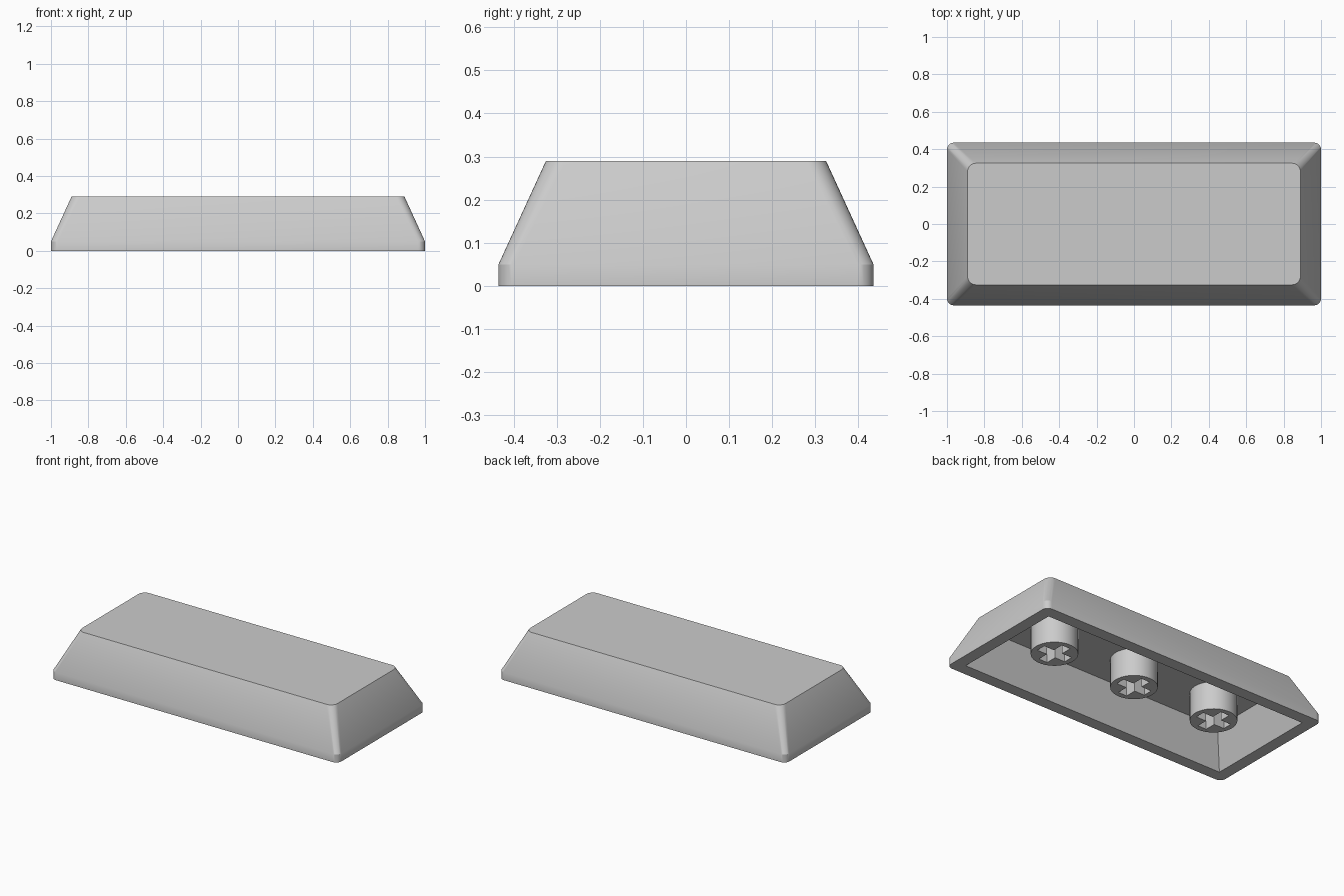
import bpy
import bmesh
from math import cos, sin, pi, radians

if "Cube" in bpy.data.objects:
    bpy.data.objects.remove(bpy.data.objects["Cube"], do_unlink=True)

# Grey plastic
GREY = (0.6, 0.6, 0.6, 1)
plastic = bpy.data.materials.new("grey_plastic")
plastic.use_nodes = True
plastic.diffuse_color = GREY
plastic.node_tree.nodes["Principled BSDF"].inputs["Base Color"].default_value = GREY


def finish(bm, name):
    """Turn a bmesh into a smooth-shaded object with crisp edges."""
    bmesh.ops.recalc_face_normals(bm, faces=bm.faces)
    mesh = bpy.data.meshes.new(name)
    bm.to_mesh(mesh)
    bm.free()
    mesh.materials.append(plastic)
    obj = bpy.data.objects.new(name, mesh)
    bpy.context.collection.objects.link(obj)
    bpy.ops.object.select_all(action='DESELECT')
    obj.select_set(True)
    bpy.context.view_layer.objects.active = obj
    bpy.ops.object.shade_smooth_by_angle(angle=radians(30))
    return obj


def rounded_ring(bm, hx, hy, z, r, steps=8):
    """Rounded rectangle of vertices; r = 0 gives coincident corner points."""
    ring = []
    for i, (sx, sy) in enumerate([(1, 1), (-1, 1), (-1, -1), (1, -1)]):
        for k in range(steps + 1):
            a = (i + k / steps) * pi / 2
            ring.append(bm.verts.new((sx * (hx - r) + r * cos(a),
                                      sy * (hy - r) + r * sin(a), z)))
    return ring


# Hollow cap: outer top down to the rim, then up the inside to the ceiling
bm = bmesh.new()
sections = [(0.89, 0.325, 0.29, 0.045), (1, 0.435, 0.05, 0.037),
            (1, 0.435, 0, 0.037), (0.925, 0.36, 0, 0), (0.84, 0.275, 0.22, 0)]
rings = [rounded_ring(bm, *s) for s in sections]
for a, b in zip(rings, rings[1:]):
    for i in range(len(a)):
        j = (i + 1) % len(a)
        bm.faces.new((a[i], a[j], b[j], b[i]))
bm.faces.new(rings[0])
bm.faces.new(rings[-1])
bmesh.ops.remove_doubles(bm, verts=bm.verts, dist=0.0001)
finish(bm, "cap_shell")


# Round posts with a cross-shaped socket
def stem(x, name, radius=0.133, arm=0.1, half=0.03, low=0.045, high=0.222):
    bm = bmesh.new()
    circle = [(radius * cos(i * pi / 24), radius * sin(i * pi / 24)) for i in range(48)]
    cross = []
    for q in range(4):
        c, s = round(cos(q * pi / 2)), round(sin(q * pi / 2))
        for u, v in [(arm, -half), (arm, half), (half, half)]:
            cross.append((u * c - v * s, u * s + v * c))
    edges = []
    for outline in (circle, cross):
        vs = [bm.verts.new((x + px, py, low)) for px, py in outline]
        edges += [bm.edges.new((vs[i - 1], vs[i])) for i in range(len(vs))]
    bmesh.ops.triangle_fill(bm, edges=edges, use_beauty=True)
    top = bmesh.ops.extrude_face_region(bm, geom=bm.faces[:], use_keep_orig=True)
    for v in top["geom"]:
        if isinstance(v, bmesh.types.BMVert):
            v.co.z = high
    finish(bm, name)


for x, name in [(-0.58, "right_stem"), (0, "middle_stem"), (0.58, "left_stem")]:
    stem(x, name)
